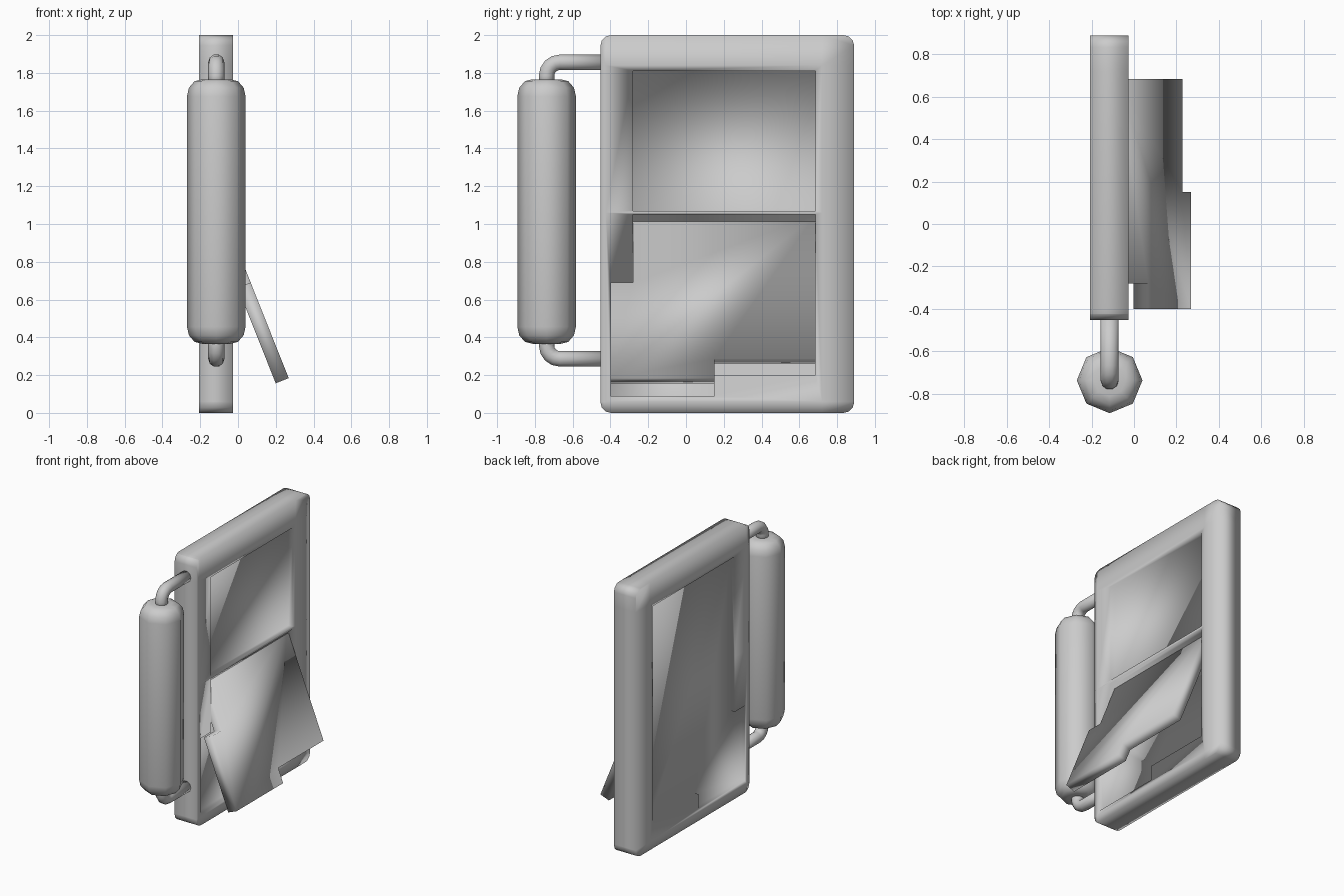
import bpy, bmesh, math
from mathutils import Matrix, Vector

cube = bpy.data.objects.get("Cube")
if cube:
    bpy.data.objects.remove(cube, do_unlink=True)

grey = bpy.data.materials.new("plain_grey")
grey.use_nodes = True
grey.diffuse_color = (0.6, 0.6, 0.6, 1)
grey.node_tree.nodes["Principled BSDF"].inputs["Base Color"].default_value = grey.diffuse_color


def finish(name, bm):
    bmesh.ops.recalc_face_normals(bm, faces=bm.faces)
    mesh = bpy.data.meshes.new(name)
    bm.to_mesh(mesh)
    bm.free()
    mesh.materials.append(grey)
    for p in mesh.polygons:
        p.use_smooth = True
    obj = bpy.data.objects.new(name, mesh)
    bpy.context.collection.objects.link(obj)
    return obj


def slab(name, outline, x0, x1, turn=None, cuts=()):
    """Extrude a (y, z) outline from x0 to x1, optionally turned or sliced."""
    bm = bmesh.new()
    face = bm.faces.new([bm.verts.new((x0, y, z)) for y, z in outline])
    side = bmesh.ops.extrude_face_region(bm, geom=[face])["geom"]
    bmesh.ops.translate(bm, vec=(x1 - x0, 0, 0),
                        verts=[v for v in side if isinstance(v, bmesh.types.BMVert)])
    # The extrusion leaves the first cap in place only if it was kept
    if not any(all(abs(v.co.x - x0) < 1e-6 for v in f.verts) for f in bm.faces):
        bm.faces.new([v for v in bm.verts if abs(v.co.x - x0) < 1e-6])
    for co, normal in cuts:
        bmesh.ops.bisect_plane(bm, geom=bm.verts[:] + bm.edges[:] + bm.faces[:],
                               plane_co=co, plane_no=normal)
    if turn:
        bmesh.ops.transform(bm, matrix=turn, verts=bm.verts)
    return finish(name, bm)


def rounded(y0, y1, z0, z1, r, steps=3):
    pts = []
    corners = ((y1 - r, z1 - r), (y0 + r, z1 - r), (y0 + r, z0 + r), (y1 - r, z0 + r))
    for i, (cy, cz) in enumerate(corners):
        for k in range(steps + 1):
            a = math.pi / 2 * (i + k / steps)
            pts.append((cy + r * math.cos(a), cz + r * math.sin(a)))
    return pts


def stepped(top, notch, bottom):
    """Outline with a wide lower left shoulder and a raised right foot."""
    return [(-0.28, top), (0.685, top), (0.685, bottom + 0.11), (0.15, bottom + 0.11),
            (0.15, bottom), (-0.4, bottom), (-0.4, notch), (-0.28, notch)]


# Frame plate with shallow front and back recesses
FRONT, BACK, DEPTH = -0.027, -0.207, 0.035
slices = [((0, y, 0), (0, 1, 0)) for y in (-0.425, 0.72)]
slices += [((0, 0, z), (0, 0, 1)) for z in (0.06, 1.06, 1.84)]
frame = slab("frame", rounded(-0.453, 0.89, 0, 2, 0.055), BACK, FRONT, cuts=slices)
window = [(-0.28, 1.07), (0.685, 1.07), (0.685, 1.81), (-0.28, 1.81)]
cutters = [slab("window_cutter", window, FRONT - DEPTH, 0.1),
           slab("hatch_cutter", stepped(1.05, 0.65, 0.09), FRONT - DEPTH, 0.1),
           slab("back_cutter", stepped(1.81, 0.65, 0.09), -0.4, BACK + 0.03)]
for cutter in cutters:
    cutter.hide_render = True
    cutter.hide_viewport = True
    cutter.display_type = 'WIRE'
    mod = frame.modifiers.new(cutter.name, 'BOOLEAN')
    mod.operation = 'DIFFERENCE'
    mod.solver = 'EXACT'
    mod.object = cutter

# Hatch flap, swung outward around its top edge
hinge = Vector((-0.065, 0, 1.022))
turn = (Matrix.Translation(hinge) @ Matrix.Rotation(math.radians(-21.7), 4, 'Y')
        @ Matrix.Translation(-hinge))
slab("hatch_flap", stepped(1.05, 0.665, 0.12), hinge.x - 0.074, hinge.x, turn)

# Eight-sided grip with domed ends
CX, CY, MID = -0.115, -0.738, 1.071
half = [(0.075, 0.70), (0.115, 0.69), (0.145, 0.655), (0.155, 0.61)]
bm = bmesh.new()
rings = []
for r, h in half + [(r, -h) for r, h in reversed(half)]:
    rings.append([bm.verts.new((CX + r * math.cos(i * math.pi / 4),
                                CY + r * math.sin(i * math.pi / 4), MID - 0.005 + h))
                  for i in range(8)])
for a, b in zip(rings, rings[1:]):
    for i in range(8):
        j = (i + 1) % 8
        bm.faces.new((a[i], a[j], b[j], b[i]))
bm.faces.new(rings[0])
bm.faces.new(rings[-1])
finish("grip", bm)

# Bent pipes joining the grip to the frame
BEND, SIDES, RADIUS = 0.07, 10, 0.043
for name, s in (("upper_pipe", 1), ("lower_pipe", -1)):
    path = [(-0.44, 0.785, 0)]
    for k in range(5):
        a = math.pi / 8 * k
        path.append((CY + BEND - BEND * math.sin(a), 0.785 - BEND + BEND * math.cos(a), a))
    path.append((CY, 0.66, math.pi / 2))
    bm = bmesh.new()
    rings = []
    for y, h, a in path:
        ring = []
        for i in range(SIDES):
            t = 2 * math.pi * i / SIDES
            n = RADIUS * math.sin(t)
            ring.append(bm.verts.new((CX + RADIUS * math.cos(t), y - n * math.sin(a),
                                      MID + s * (h + n * math.cos(a)))))
        rings.append(ring)
    for a, b in zip(rings, rings[1:]):
        for i in range(SIDES):
            j = (i + 1) % SIDES
            bm.faces.new((a[i], a[j], b[j], b[i]))
    bm.faces.new(rings[0])
    bm.faces.new(rings[-1])
    finish(name, bm)
